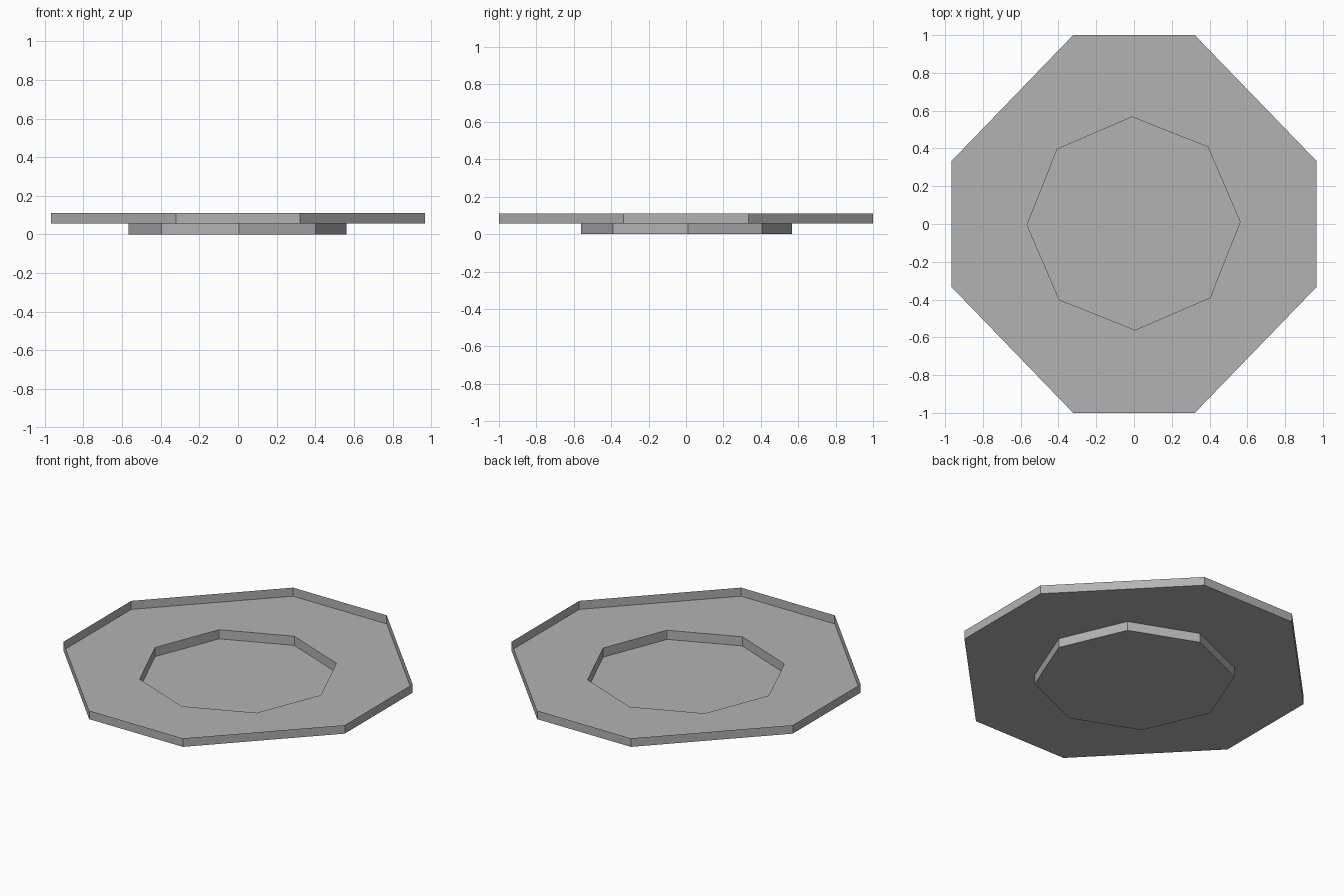
import bpy, bmesh, math

cube = bpy.data.objects.get("Cube")
if cube:
    bpy.data.objects.remove(cube, do_unlink=True)

grey = bpy.data.materials.new("plain grey")
grey.use_nodes = True
GREY = (0.45, 0.45, 0.45, 1)
grey.diffuse_color = GREY
grey.node_tree.nodes["Principled BSDF"].inputs["Base Color"].default_value = GREY

LEDGE_Z, TOP_Z = 0.057, 0.11

# Chamfered rectangle outline for the outer edge, counter-clockwise from +x
corner = [(0.967, 0.333), (0.322, 1.0)]
outer = []
for sx, sy in ((1, 1), (-1, 1), (-1, -1), (1, -1)):
    pts = [(x * sx, y * sy) for x, y in corner]
    outer += pts if sx * sy > 0 else pts[::-1]

# Regular octagon, very slightly turned, for the recess
inner = []
for i in range(8):
    a = math.radians(0.8 + 45 * i)
    inner.append((0.564 * math.cos(a) - 0.002, 0.564 * math.sin(a) + 0.003))


def make_part(name, loops, fill=False):
    """Bridge successive (outline, z) loops; optionally cap the last one."""
    bm = bmesh.new()
    rings = [[bm.verts.new((x, y, z)) for x, y in pts] for pts, z in loops]
    for a, b in zip(rings, rings[1:]):
        for i in range(8):
            j = (i + 1) % 8
            bm.faces.new((a[i], a[j], b[j], b[i]))
    if fill:
        bm.faces.new(rings[-1])
    mesh = bpy.data.meshes.new(name)
    bm.to_mesh(mesh)
    bm.free()
    mesh.materials.append(grey)
    obj = bpy.data.objects.new(name, mesh)
    bpy.context.collection.objects.link(obj)
    return obj


# Thin upright rim, flat ledge, and sunken centre with its floor
make_part("outer_rim", [(outer, TOP_Z), (outer, LEDGE_Z)])
make_part("ledge", [(outer, LEDGE_Z), (inner, LEDGE_Z)])
make_part("centre_recess", [(inner, LEDGE_Z), (inner, 0)], fill=True)
